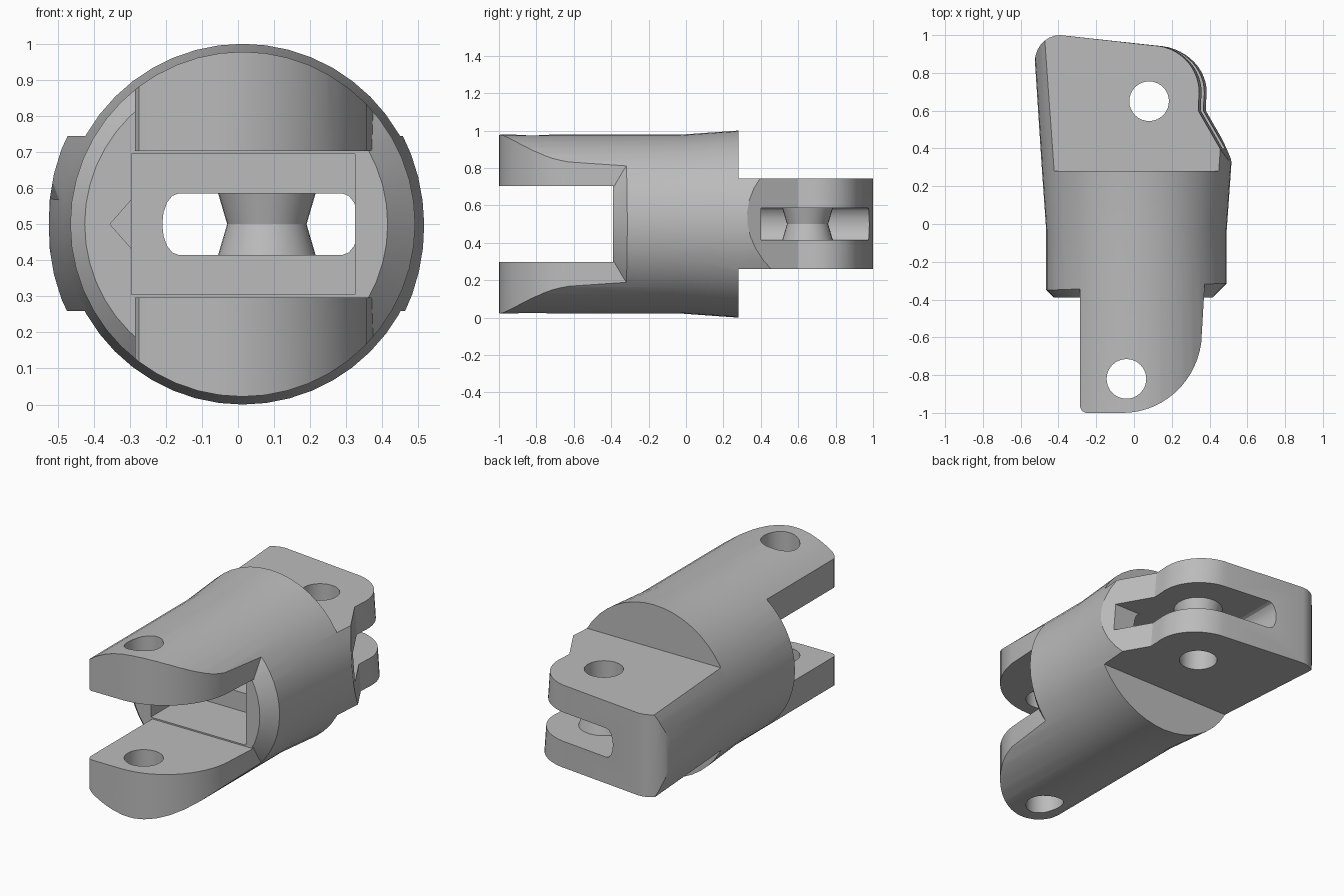
import bpy, bmesh
from math import sin, cos, pi, radians
from mathutils import Vector

if "Cube" in bpy.data.objects:
    bpy.data.objects.remove(bpy.data.objects["Cube"])

grey = bpy.data.materials.new("plain_grey")
grey.use_nodes = True
grey.diffuse_color = (0.5, 0.5, 0.5, 1)
grey.node_tree.nodes["Principled BSDF"].inputs["Base Color"].default_value = (0.5, 0.5, 0.5, 1)


def loft(name, rings):
    """Closed solid through equal-length rings of 3D points."""
    bm = bmesh.new()
    loops = [[bm.verts.new(p) for p in ring] for ring in rings]
    n = len(loops[0])
    for a, b in zip(loops, loops[1:]):
        for i in range(n):
            j = (i + 1) % n
            bm.faces.new((a[i], a[j], b[j], b[i]))
    bm.faces.new(loops[0])
    bm.faces.new(loops[-1])
    bmesh.ops.recalc_face_normals(bm, faces=bm.faces)
    me = bpy.data.meshes.new(name)
    bm.to_mesh(me)
    bm.free()
    me.materials.append(grey)
    ob = bpy.data.objects.new(name, me)
    bpy.context.collection.objects.link(ob)
    return ob


def arc(cx, cy, rx, ry, start, end, steps):
    out = []
    for i in range(steps + 1):
        t = radians(start + (end - start) * i / steps)
        out.append((cx + rx * cos(t), cy + ry * sin(t)))
    return out


def lathe_y(name, cx, profile, n=48):
    """Round solid along y from (y, radius) pairs."""
    return loft(name, [[(cx + r * cos(2 * pi * i / n), y, 0.5 + r * sin(2 * pi * i / n))
                        for i in range(n)] for y, r in profile])


def lathe_z(name, cx, cy, profile, n=32):
    """Round solid along z from (z, radius) pairs."""
    return loft(name, [[(cx + r * cos(2 * pi * i / n), cy + r * sin(2 * pi * i / n), z)
                        for i in range(n)] for z, r in profile])


def plate(name, pts, z0, z1, draft=0.0):
    """Flat outline extruded in z; the right side widens downward by draft."""
    low = [(x + draft * min(max(x / 0.34, 0), 1), y, z0) for x, y in pts]
    return loft(name, [low, [(x, y, z1) for x, y in pts]])


def along_y(name, pts, y0, y1):
    return loft(name, [[(x, y, z) for x, z in pts] for y in (y0, y1)])


def combine(target, other, operation):
    mod = target.modifiers.new(operation.lower(), "BOOLEAN")
    mod.operation = operation
    mod.solver = "EXACT"
    mod.object = other
    bpy.context.view_layer.objects.active = target
    bpy.ops.object.modifier_apply(modifier=mod.name)
    bpy.data.objects.remove(other)


# Barrel with chamfered front rim
link = lathe_y("joint_link", -0.005, [(-0.39, 0.42), (-0.29, 0.52), (0.28, 0.62)])

# Two fork prongs at the front
prong = [(-0.285, -0.2), (-0.285, -0.97), (-0.275, -0.99), (-0.255, -1.0)]
prong += arc(-0.06, -0.57, 0.42, 0.43, -90, -8, 14) + [(0.375, -0.31), (0.375, -0.2)]
for z0, z1 in ((-0.1, 0.297), (0.703, 1.1)):
    combine(link, plate("fork_prong", prong, z0, z1), "UNION")

# Rear tang
tang = [(-0.65, 0.1), (-0.53, 0.8)] + arc(-0.39, 0.86, 0.135, 0.14, 180, 90, 7)
tang += arc(0.095, 0.695, 0.25, 0.25, 88, -8, 14)
tang += [(0.34, 0.6), (0.57, 0.2), (0.57, 0.1)]
combine(link, plate("rear_tang", tang, 0.26, 0.745, 0.04), "UNION")

# Round, slightly flared outer skin
skin = lathe_y("outer_skin", 0.013, [(-1.1, 0.478), (-0.03, 0.478), (0.28, 0.5), (1.1, 0.553)])
combine(link, skin, "INTERSECT")

# Front recess with a small side groove
recess = [(-0.295, 0.305), (0.325, 0.305), (0.325, 0.695), (-0.295, 0.695)]
combine(link, along_y("recess", recess, -0.6, -0.05), "DIFFERENCE")
groove = [(-0.355, 0.5), (-0.28, 0.415), (-0.28, 0.585)]
combine(link, along_y("groove", groove, -0.6, -0.06), "DIFFERENCE")

# Slot through the tang, open to the rear and to the right
slot = arc(-0.165, 0.5, 0.045, 0.085, 270, 90, 8) + arc(0.29, 0.5, 0.045, 0.085, 90, -90, 8)
combine(link, along_y("slot", slot, -0.1, 1.2), "DIFFERENCE")
side = [(0.1, 0.4), (0.8, 0.4), (0.8, 1.2), (0.1, 1.2)]
combine(link, plate("side_slot", side, 0.415, 0.585), "DIFFERENCE")

# Waisted boss inside the slot
boss = lathe_z("boss", 0.08, 0.65, [(0.38, 0.135), (0.415, 0.135), (0.5, 0.11),
                                    (0.585, 0.135), (0.62, 0.135)])
combine(link, boss, "UNION")

# Pin holes
for cx, cy in ((0.08, 0.65), (-0.04, -0.82)):
    combine(link, lathe_z("pin_hole", cx, cy, [(-0.2, 0.105), (1.2, 0.105)]), "DIFFERENCE")

bpy.ops.object.select_all(action="DESELECT")
link.select_set(True)
bpy.context.view_layer.objects.active = link
bpy.ops.object.shade_smooth_by_angle(angle=radians(20))
